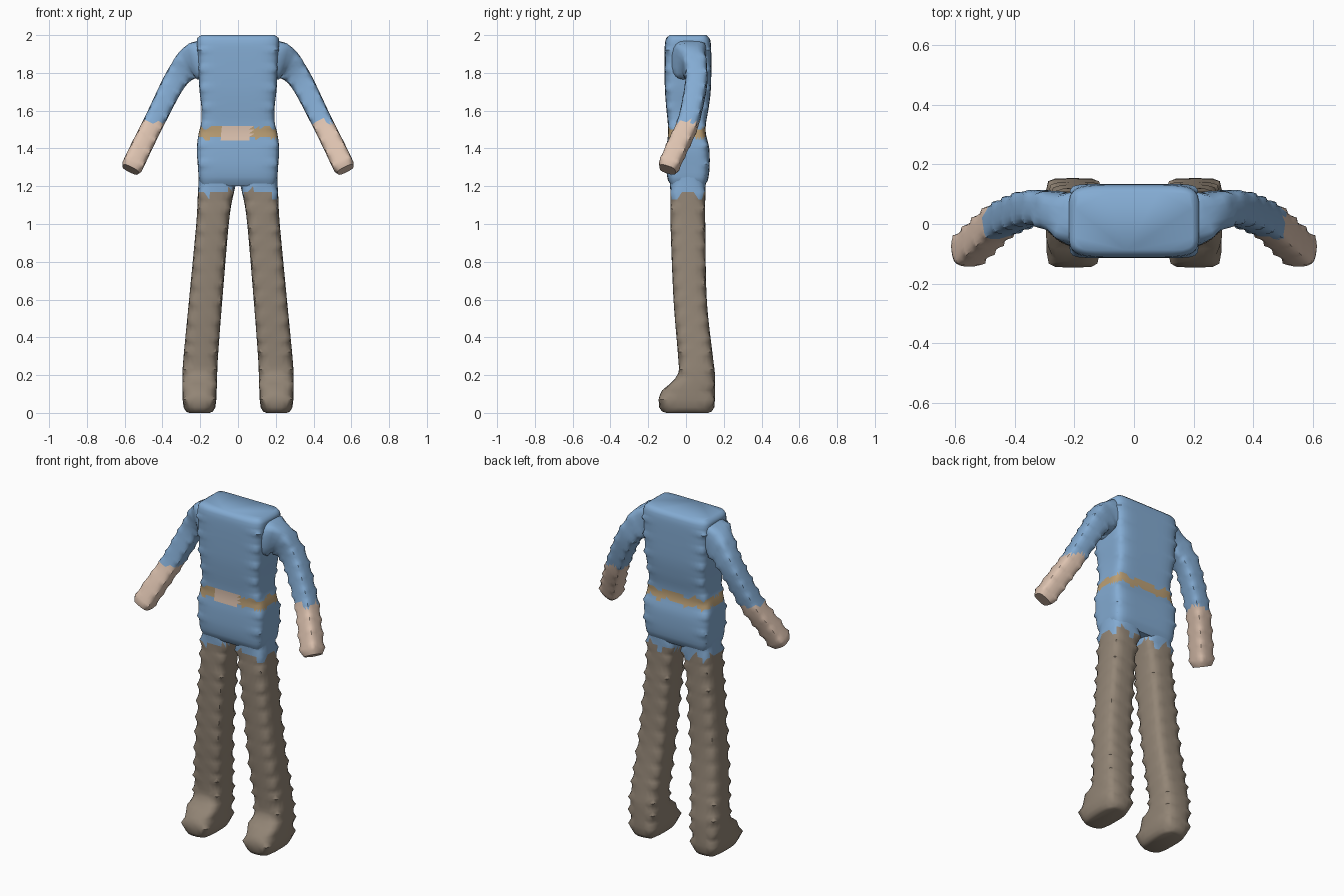
import bpy, bmesh, math
from mathutils import Vector

cube = bpy.data.objects.get("Cube")
if cube:
    bpy.data.objects.remove(cube, do_unlink=True)


def material(name, color):
    m = bpy.data.materials.new(name)
    m.use_nodes = True
    m.diffuse_color = (*color, 1)
    m.node_tree.nodes["Principled BSDF"].inputs["Base Color"].default_value = (*color, 1)
    return m


BLUE, BROWN, SKIN, TAN = range(4)
MATS = [material("shirt_blue", (0.23, 0.41, 0.65)),
        material("trouser_brown", (0.29, 0.235, 0.18)),
        material("skin_pink", (0.72, 0.54, 0.43)),
        material("belt_tan", (0.50, 0.35, 0.18))]


def smooth_path(keys, spacing):
    """Catmull-Rom through rows of (x, y, z, half width, half depth)."""
    k = [Vector(r) for r in keys]
    k = [2 * k[0] - k[1]] + k + [2 * k[-1] - k[-2]]
    out = []
    for a, b, c, d in zip(k, k[1:], k[2:], k[3:]):
        steps = max(1, round((c.xyz - b.xyz).length / spacing))
        for i in range(steps):
            t = i / steps
            out.append(0.5 * (2 * b + (c - a) * t + (2 * a - 5 * b + 4 * c - d) * t * t
                              + (3 * b - a - 3 * c + d) * t ** 3))
    return out + [k[-2]]


def ring_shape(per_side, power):
    """Rounded square, evenly spaced along its sides."""
    pts = []
    for side in range(4):
        for i in range(per_side):
            a, b = 1.0, -1 + 2 * i / per_side
            for _ in range(side):
                a, b = -b, a
            f = (abs(a) ** power + abs(b) ** power) ** (-1 / power)
            pts.append((a * f, b * f))
    return pts


def loft(name, keys, paint, side=1, tilt=False, per_side=6, spacing=0.03,
         powers=(3.2, 8), every=3):
    rows = smooth_path(keys, spacing)
    soft, sharp = (ring_shape(per_side, p) for p in powers)
    bm = bmesh.new()
    rings = []
    for i, r in enumerate(rows):
        u, v = Vector((1, 0, 0)), Vector((0, 1, 0))
        if tilt:
            t = (rows[min(i + 2, len(rows) - 1)].xyz - rows[max(i - 2, 0)].xyz).normalized()
            v = (v - t * v.dot(t)).normalized()
            u = v.cross(t)
        # Every few rings the corners are pulled out into small points
        shape = sharp if i % every == 0 else soft
        ring = []
        for a, b in shape:
            p = r.xyz + u * (a * r[3]) + v * (b * r[4])
            ring.append(bm.verts.new((p.x * side, p.y, p.z)))
        rings.append(ring)
    for lo, hi in zip(rings, rings[1:]):
        for j in range(len(lo)):
            n = (j + 1) % len(lo)
            bm.faces.new((lo[j], lo[n], hi[n], hi[j]))
    bm.faces.new(rings[0])
    bm.faces.new(rings[-1])
    bmesh.ops.triangulate(bm, faces=[f for f in bm.faces if len(f.verts) == 4])
    bmesh.ops.recalc_face_normals(bm, faces=bm.faces)
    for f in bm.faces:
        f.material_index = paint(f.calc_center_median())
    mesh = bpy.data.meshes.new(name)
    bm.to_mesh(mesh)
    bm.free()
    for m in MATS:
        mesh.materials.append(m)
    obj = bpy.data.objects.new(name, mesh)
    bpy.context.collection.objects.link(obj)
    bpy.ops.object.select_all(action="DESELECT")
    obj.select_set(True)
    bpy.context.view_layer.objects.active = obj
    bpy.ops.object.shade_smooth_by_angle(angle=math.radians(50))


def ragged(p, size):
    return size * (math.sin(67 * p.x + 1) + math.sin(53 * p.y - 40 * p.x))


# Colour rules: belt with buckle, ragged hem, ragged cuff
def paint_torso(p):
    if p.y < -0.07 and -0.09 < p.x < 0.07 and 1.44 < p.z < 1.52:
        return SKIN
    return TAN if 1.46 < p.z + ragged(p, 0.007) < 1.515 else BLUE


def paint_leg(p):
    return BROWN if p.z + ragged(p, 0.013) < 1.165 else BLUE


def paint_arm(p):
    return SKIN if p.z + ragged(p, 0.008) < 1.54 else BLUE


# Torso from hips to the flat neckline
torso = [(0, 0.01, 1.20, 0.185, 0.085), (0, 0.01, 1.23, 0.205, 0.105),
         (0, 0.01, 1.30, 0.212, 0.115), (0, 0.01, 1.40, 0.218, 0.113),
         (0, 0.005, 1.48, 0.208, 0.100), (0, 0.005, 1.54, 0.194, 0.102),
         (0, 0.008, 1.62, 0.194, 0.113), (0, 0.010, 1.72, 0.205, 0.122),
         (0, 0.010, 1.86, 0.212, 0.124), (0, 0.010, 1.95, 0.218, 0.122),
         (0, 0.010, 1.985, 0.215, 0.114), (0, 0.010, 2.00, 0.195, 0.097)]
loft("torso", torso, paint_torso, per_side=14, spacing=0.02, powers=(6, 12), every=5)

# Leg and foot in one piece
leg = [(0.11, 0.01, 1.26, 0.098, 0.098), (0.112, 0.01, 1.20, 0.098, 0.094),
       (0.122, 0.01, 1.13, 0.092, 0.092), (0.135, 0.01, 1.00, 0.086, 0.092),
       (0.171, 0.022, 0.60, 0.088, 0.088), (0.197, 0.050, 0.30, 0.091, 0.092),
       (0.202, 0.056, 0.21, 0.092, 0.097), (0.203, 0.035, 0.155, 0.092, 0.118),
       (0.204, 0.014, 0.12, 0.091, 0.140), (0.204, 0.004, 0.07, 0.089, 0.149),
       (0.204, 0.004, 0.03, 0.084, 0.146), (0.204, 0.005, 0.008, 0.072, 0.132),
       (0.204, 0.006, 0.00, 0.055, 0.110)]

# Shoulder, sleeve and bare forearm
arm = [(0.14, 0.01, 1.86, 0.110, 0.100), (0.20, 0.02, 1.868, 0.104, 0.092),
       (0.245, 0.038, 1.855, 0.090, 0.070), (0.295, 0.052, 1.81, 0.070, 0.060),
       (0.35, 0.052, 1.73, 0.060, 0.058), (0.445, 0.012, 1.54, 0.055, 0.056),
       (0.51, -0.045, 1.41, 0.056, 0.056), (0.56, -0.092, 1.305, 0.056, 0.054),
       (0.569, -0.098, 1.288, 0.046, 0.044)]

for label, s in (("left", 1), ("right", -1)):
    loft(label + "_leg", leg, paint_leg, side=s)
    loft(label + "_arm", arm, paint_arm, side=s, tilt=True, spacing=0.025)
